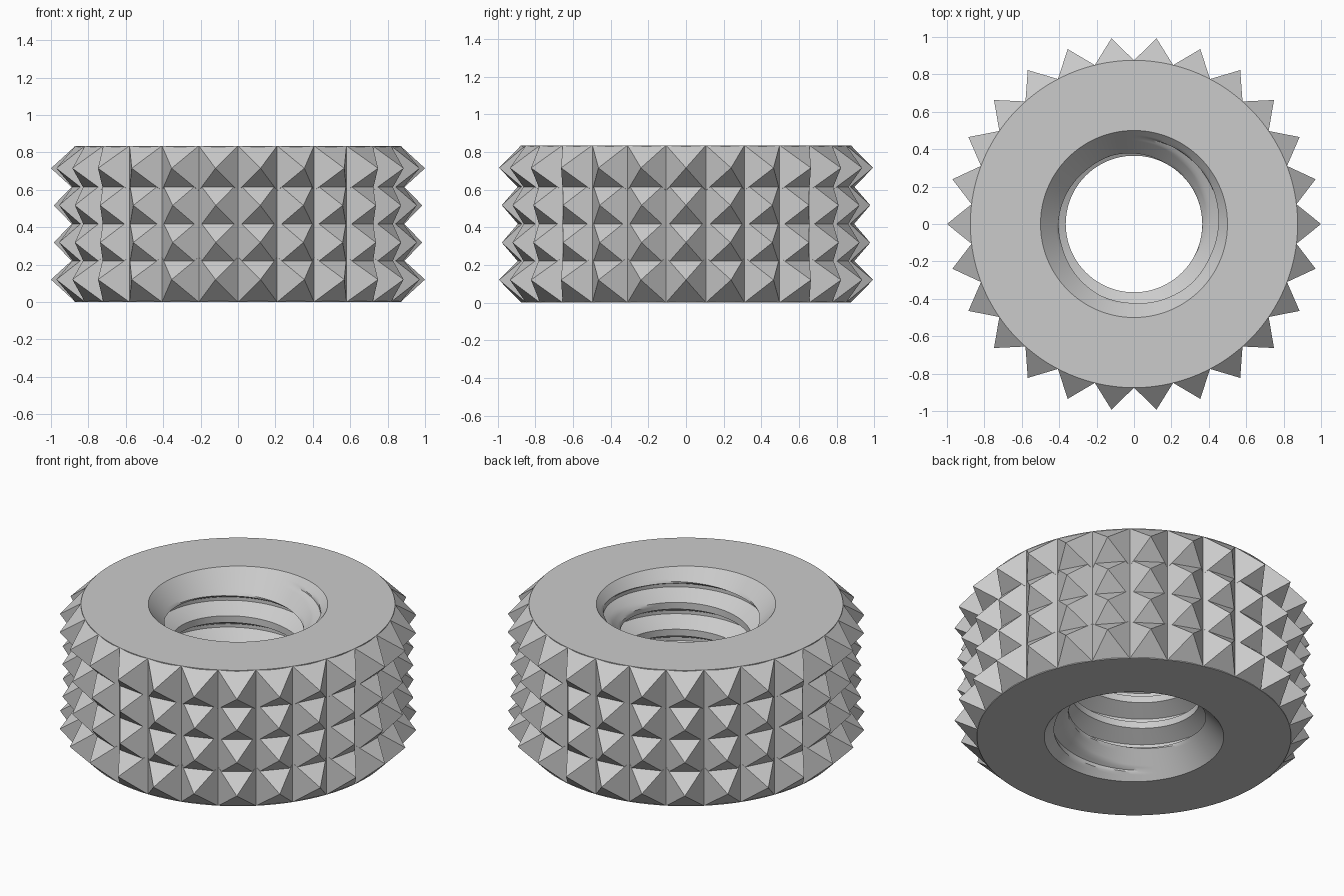
import bpy
import bmesh
import math

cube = bpy.data.objects.get("Cube")
if cube:
    bpy.data.objects.remove(cube)

HEIGHT = 0.835
OUTER_R = 0.875
RIM_R = 0.5        # mouth of the countersink
CREST_R = 0.365    # thread crest
ROOT_R = 0.46      # thread root
PITCH = 0.165
SINK = 0.15        # countersink depth
SPIKES = 26
SEGMENTS = 130
STEPS = 16         # thread profile samples per pitch

steel = bpy.data.materials.new("plain_grey")
steel.use_nodes = True
grey = (0.6, 0.6, 0.6, 1)
steel.diffuse_color = grey
bsdf = next(n for n in steel.node_tree.nodes if n.type == 'BSDF_PRINCIPLED')
bsdf.inputs["Base Color"].default_value = grey


def finish(bm, name):
    """Turn a bmesh into a named object with the steel material."""
    bmesh.ops.recalc_face_normals(bm, faces=bm.faces)
    mesh = bpy.data.meshes.new(name)
    bm.to_mesh(mesh)
    bm.free()
    mesh.materials.append(steel)
    obj = bpy.data.objects.new(name, mesh)
    bpy.context.collection.objects.link(obj)
    return obj


def polar(r, a, z):
    return (r * math.cos(a), r * math.sin(a), z)


def bore_radius(z, phase):
    """Radius of the threaded bore, opened up by the countersinks."""
    away = abs((phase + 0.5) % 1 - 0.5)          # distance from thread root
    t = min(max((away - 1 / 16) / (5 / 16), 0), 1)
    thread = ROOT_R + (CREST_R - ROOT_R) * t
    depth = min(z, HEIGHT - z)
    sink = RIM_R - (RIM_R - CREST_R) * depth / SINK
    return max(thread, sink)


# Ring body: a closed section swept round, with bore rows following a helix
bm = bmesh.new()
turns = math.ceil(HEIGHT / PITCH) + 2
start = 0.76 - (turns - 1) * PITCH
columns = []
for s in range(SEGMENTS + 1):
    a = 2 * math.pi * s / SEGMENTS
    section = [(OUTER_R, 0), (RIM_R, 0)]
    for k in range(-STEPS, (turns + 1) * STEPS + 1):
        z = start + PITCH * (k / STEPS + s / SEGMENTS)
        z = min(max(z, 0), HEIGHT)
        section.append((bore_radius(z, k / STEPS) if 0 < z < HEIGHT else RIM_R, z))
    section += [(RIM_R, HEIGHT), (OUTER_R, HEIGHT)]
    columns.append([bm.verts.new(polar(r, a, z)) for r, z in section])
count = len(columns[0])
for left, right in zip(columns, columns[1:]):
    for i in range(count):
        j = (i + 1) % count
        bm.faces.new((left[i], right[i], right[j], left[j]))
bmesh.ops.remove_doubles(bm, verts=bm.verts, dist=0.0005)
bmesh.ops.dissolve_degenerate(bm, edges=bm.edges, dist=0.0002)
body = finish(bm, "threaded_ring_body")

bpy.ops.object.select_all(action='DESELECT')
body.select_set(True)
bpy.context.view_layer.objects.active = body
bpy.ops.object.shade_smooth_by_angle(angle=math.radians(30))

# Four rings of pyramid spikes; the outer two rings stand slightly prouder
HALF = 0.12
half_angle = math.pi / SPIKES
bm = bmesh.new()
for row, tip_r in enumerate((1.0, 0.985, 0.985, 1.0)):
    zc = HALF + row * (HEIGHT - 2 * HALF) / 3
    for n in range(SPIKES):
        a = 2 * half_angle * n
        corners = ((-1, -1), (1, -1), (1, 1), (-1, 1))
        base = [bm.verts.new(polar(OUTER_R, a + u * half_angle, zc + v * HALF))
                for u, v in corners]
        tip = bm.verts.new(polar(tip_r, a, zc))
        bm.faces.new(base[::-1])
        for i in range(4):
            bm.faces.new((base[i], base[(i + 1) % 4], tip))
finish(bm, "grip_spikes")
